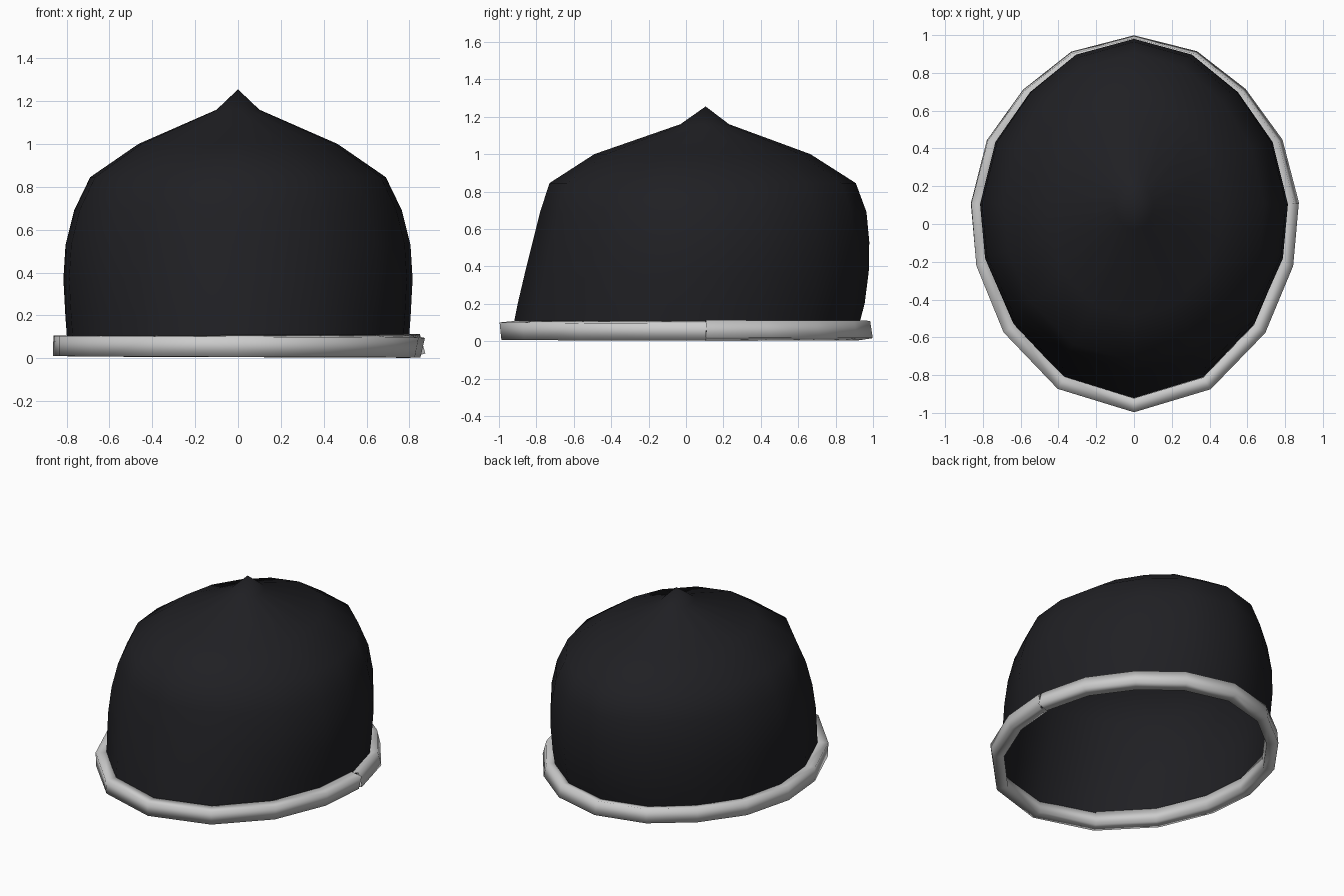
import bpy, bmesh, math
from mathutils import Vector

if "Cube" in bpy.data.objects:
    bpy.data.objects.remove(bpy.data.objects["Cube"])

CY = 0.105  # y of the widest point and the peak

# Egg-shaped outline on the +x side, front to back, mirrored to 16 points.
# The loop starts at +x and runs clockwise through the front.
half = [(0, -1), (0.464, -0.89), (0.797, -0.62), (0.967, -0.298), (1, 0),
        (0.9, 0.378), (0.675, 0.68), (0.38, 0.905), (0, 1)]
loop = half[4::-1] + [(-x, y) for x, y in half[1:]] + half[7:4:-1]


def outline(w, front, back):
    return [Vector((w * x, CY + y * ((back - CY) if y > 0 else (CY - front)), 0))
            for x, y in loop]


def finish(bm, name):
    bmesh.ops.recalc_face_normals(bm, faces=bm.faces[:])
    me = bpy.data.meshes.new(name)
    bm.to_mesh(me)
    bm.free()
    for p in me.polygons:
        p.use_smooth = True
    ob = bpy.data.objects.new(name, me)
    bpy.context.collection.objects.link(ob)
    return ob


# Dome shell: z, half width, front y, back y
rings = [(0.05, 0.795, -0.93, 0.915), (0.2, 0.806, -0.90, 0.955),
         (0.37, 0.815, -0.86, 0.977), (0.53, 0.805, -0.82, 0.98),
         (0.69, 0.765, -0.78, 0.965), (0.845, 0.69, -0.73, 0.908),
         (1.0, 0.465, -0.49, 0.665), (1.16, 0.10, -0.03, 0.23)]
bm = bmesh.new()
rows = [[bm.verts.new((p.x, p.y, z)) for p in outline(w, f, b)]
        for z, w, f, b in rings]
for a, b in zip(rows, rows[1:]):
    for i in range(16):
        j = (i + 1) % 16
        bm.faces.new((a[i], a[j], b[j], b[i]))
peak = bm.verts.new((0, CY, 1.255))
for i in range(16):
    bm.faces.new((rows[-1][i], rows[-1][(i + 1) % 16], peak))
dome = finish(bm, "dome_shell")
mat = bpy.data.materials.new("dark_fabric")
mat.diffuse_color = (0.014, 0.014, 0.017, 1)
mat.use_nodes = True
mat.node_tree.nodes["Principled BSDF"].inputs["Base Color"].default_value = mat.diffuse_color
dome.data.materials.append(mat)

# Rim: rectangular tube that twists slowly, leaving a seam on the +x side
bm = bmesh.new()
path = outline(0.826, -0.955, 0.955)
W, H = 0.037, 0.047
sections = []
for i in range(17):
    p = path[i % 16]
    t = path[(i + 1) % 16] - path[(i - 1) % 16]
    n = Vector((-t.y, t.x, 0)).normalized()
    if n.dot(p - Vector((0, CY, 0))) < 0:
        n = -n
    a = math.radians(13 - 29 * i / 16)
    sec = []
    for u, v in ((W, -H), (W, H), (-W, H), (-W, -H)):
        q = p + n * (u * math.cos(a) + v * math.sin(a))
        q.z = 0.057 + v * math.cos(a) - u * math.sin(a)
        sec.append(bm.verts.new(q))
    sections.append(sec)
for a, b in zip(sections, sections[1:]):
    for k in range(4):
        m = (k + 1) % 4
        bm.faces.new((a[k], a[m], b[m], b[k]))
finish(bm, "rim_band")
